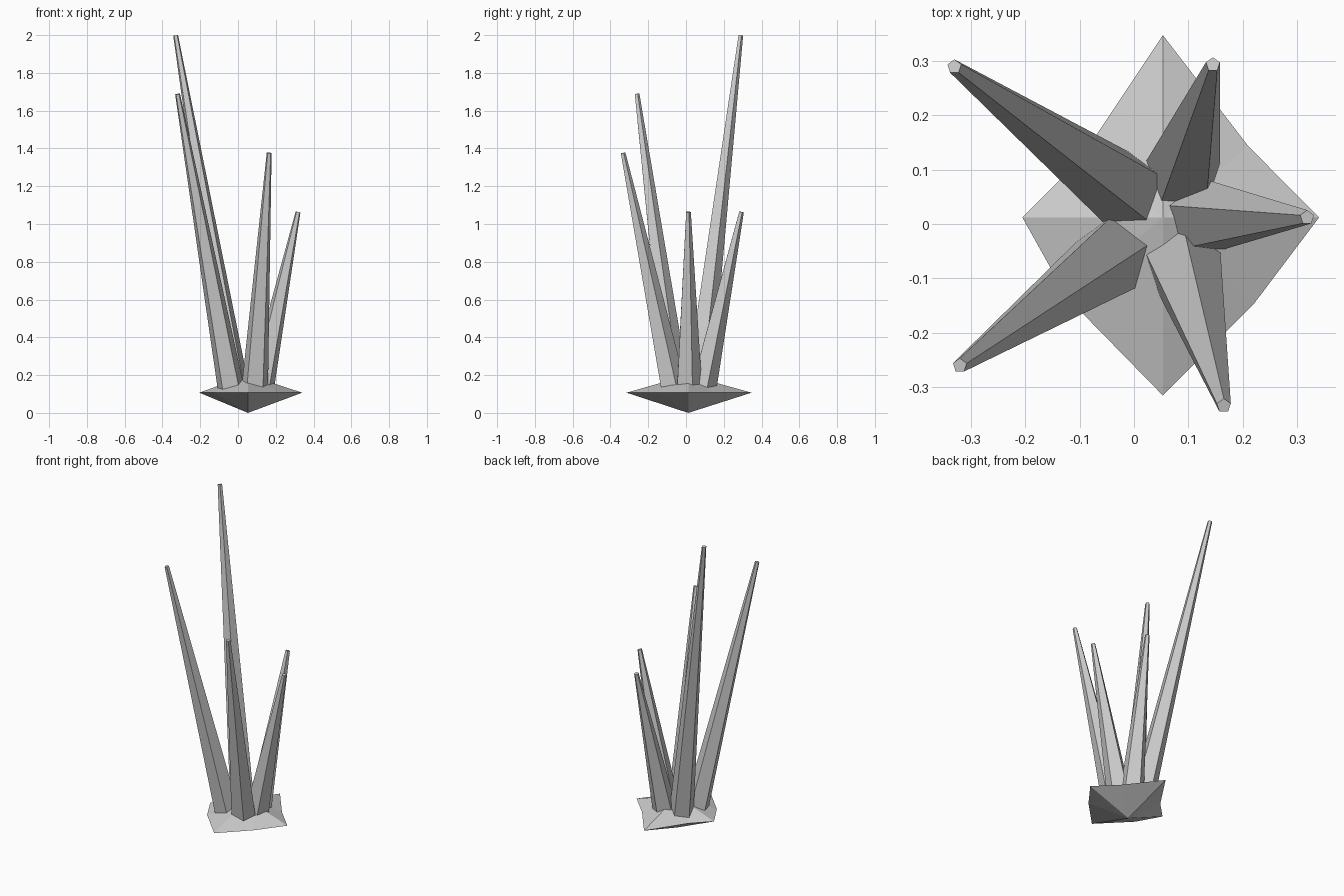
import bpy, bmesh
from mathutils import Vector

if "Cube" in bpy.data.objects:
    bpy.data.objects.remove(bpy.data.objects["Cube"])


def add_object(name, bm):
    bmesh.ops.recalc_face_normals(bm, faces=bm.faces[:])
    mesh = bpy.data.meshes.new(name)
    bm.to_mesh(mesh)
    bm.free()
    obj = bpy.data.objects.new(name, mesh)
    bpy.context.collection.objects.link(obj)
    return obj


# flattened rough rock: uneven outline fanned to a top and a bottom point
outline = [(0.34, 0.012), (0.21, 0.143), (0.053, 0.347), (-0.10, 0.117),
           (-0.205, 0.012), (-0.123, -0.135), (0.053, -0.315), (0.22, -0.147)]
bm = bmesh.new()
ring = [bm.verts.new((x, y, 0.107)) for x, y in outline]
for z in (0.2, 0.0):
    apex = bm.verts.new((0.053, 0.012, z))
    for i, v in enumerate(ring):
        bm.faces.new((v, ring[(i + 1) % len(ring)], apex))
add_object("rock_base", bm)


# five-sided tapered spike running from a root point to a tip point
def add_spike(name, root, tip, r_root=0.074, r_tip=0.0135):
    root, tip = Vector(root), Vector(tip)
    axis = tip - root
    bm = bmesh.new()
    bmesh.ops.create_cone(bm, cap_ends=True, segments=5, radius1=r_root,
                          radius2=r_tip, depth=axis.length)
    turn = Vector((0, 0, 1)).rotation_difference(axis)
    mid = (root + tip) / 2
    for v in bm.verts:
        v.co = turn @ v.co + mid
    add_object(name, bm)


# ring of spikes leaning outwards: root x, y and tip x, y, z
spikes = [((0.118, 0.012), (0.318, 0.012, 1.064)),
          ((0.088, 0.085), (0.145, 0.293, 1.064)),
          ((-0.008, 0.058), (-0.33, 0.289, 1.998)),
          ((-0.035, -0.055), (-0.32, -0.26, 1.688)),
          ((0.088, -0.068), (0.165, -0.334, 1.376))]
for i, ((x, y), tip) in enumerate(spikes):
    add_spike(f"spike_{i + 1}", (x, y, 0.115), tip)
